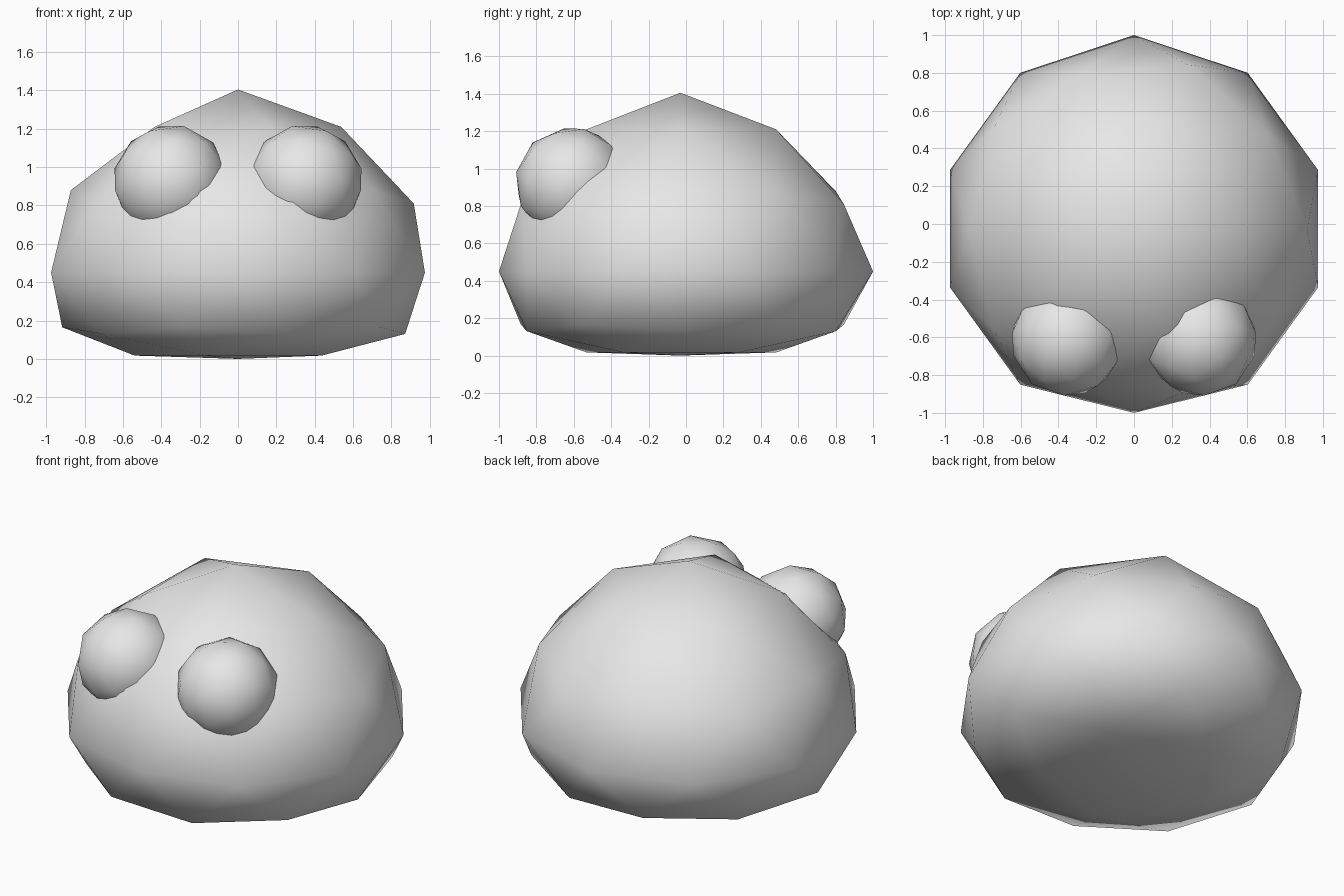
import bpy
import math
from mathutils import Vector

cube = bpy.data.objects.get("Cube")
if cube:
    bpy.data.objects.remove(cube, do_unlink=True)

# Single plain grey material
grey = bpy.data.materials.new("plain grey")
grey.use_nodes = True
COLOUR = (0.8, 0.8, 0.8, 1.0)
grey.diffuse_color = COLOUR
grey.node_tree.nodes["Principled BSDF"].inputs["Base Color"].default_value = COLOUR


def remap(value, table):
    """Piecewise linear lookup through (input, output) pairs."""
    for (a, fa), (b, fb) in zip(table, table[1:]):
        if value <= b:
            return fa + (fb - fa) * (value - a) / (b - a)
    return table[-1][1]


def ball(name, radius=1.0):
    """Smooth-shaded low-poly ball."""
    bpy.ops.mesh.primitive_ico_sphere_add(subdivisions=2, radius=radius)
    obj = bpy.context.object
    obj.name = name
    obj.data.materials.append(grey)
    bpy.ops.object.shade_smooth()
    return obj


# Body: a ball squashed at the base, with a slightly fuller front
HEIGHT = [(-1, 0.0), (-0.851, 0.017), (-0.526, 0.13), (-0.447, 0.165), (0, 0.45),
          (0.447, 0.81), (0.526, 0.88), (0.851, 1.21), (1, 1.405)]
DEPTH = [(-1, -1), (-0.809, -0.85), (-0.309, -0.335), (0, -0.03),
         (0.309, 0.285), (0.809, 0.80), (1, 1)]
body = ball("body")
for v in body.data.vertices:
    x, y, z = v.co
    v.co = (x * 1.025, remap(y, DEPTH), remap(z, HEIGHT))

# Eyes: a mirrored pair of balls sunk into the upper front, poles facing outward
for side, name in ((1, "left_eye"), (-1, "right_eye")):
    eye = ball(name, 0.305)
    turn = Vector((0.35, -0.61, 0.45)).to_track_quat('Z', 'Y').to_matrix()
    for v in eye.data.vertices:
        p = turn @ v.co + Vector((0.35, -0.61, 0.92))
        v.co = (side * p.x, p.y, p.z)
    if side < 0:
        eye.data.flip_normals()
